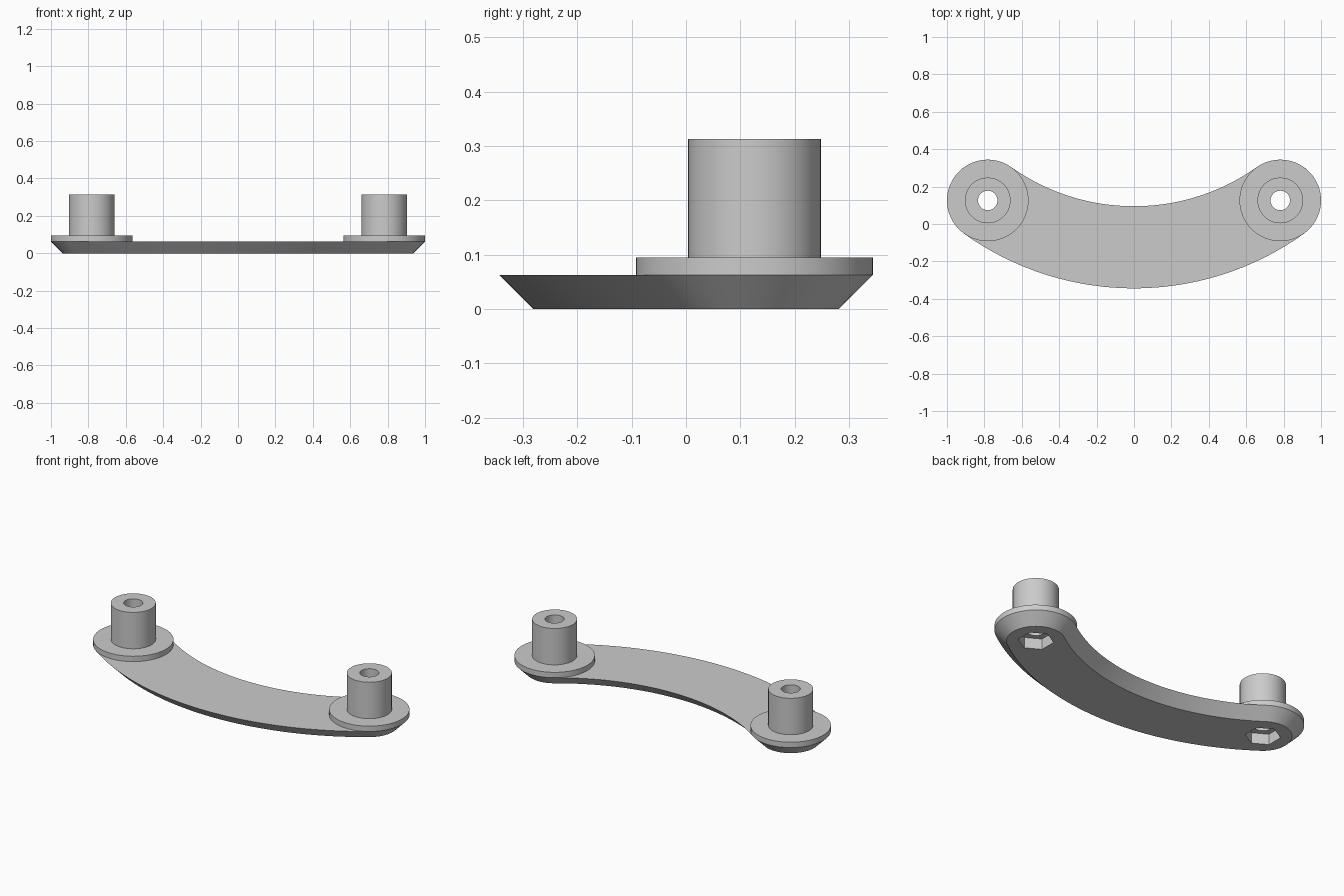
import bpy, bmesh
from math import sin, cos, pi, hypot, atan2, radians

cube = bpy.data.objects.get("Cube")
if cube:
    bpy.data.objects.remove(cube, do_unlink=True)

POST_X, POST_Y = 0.782, 0.126   # post centre
END_R = 0.218                   # rounded end and flange radius
BASE_H = 0.063                  # base thickness, also its chamfer
FRONT_Y, BACK_Y = -0.344, 0.095 # crescent limits on the centre line

grey = bpy.data.materials.new("plain grey")
grey.use_nodes = True
colour = (0.6, 0.6, 0.6, 1)
grey.diffuse_color = colour
grey.node_tree.nodes["Principled BSDF"].inputs["Base Color"].default_value = colour


def make_object(name, bm):
    bmesh.ops.recalc_face_normals(bm, faces=bm.faces)
    mesh = bpy.data.meshes.new(name)
    bm.to_mesh(mesh)
    bm.free()
    mesh.materials.append(grey)
    obj = bpy.data.objects.new(name, mesh)
    bpy.context.collection.objects.link(obj)
    return obj


def smooth(obj):
    bpy.ops.object.select_all(action='DESELECT')
    obj.select_set(True)
    bpy.context.view_layer.objects.active = obj
    bpy.ops.object.shade_smooth_by_angle(angle=radians(30))


def arc(cx, cy, r, start, end, steps):
    angles = [start + (end - start) * i / steps for i in range(steps + 1)]
    return [(cx + r * cos(a), cy + r * sin(a)) for a in angles]


def crescent(inset):
    """Outline of four tangent arcs, moved inwards by inset."""
    # radii that make the long arcs tangent to the round ends
    a = POST_Y - FRONT_Y
    front_r = (POST_X**2 + a**2 - END_R**2) / (2 * (a - END_R))
    b = BACK_Y - POST_Y
    back_r = (POST_X**2 + b**2 - END_R**2) / (2 * (END_R - b))
    fy, by = FRONT_Y + front_r, BACK_Y + back_r
    front_a = atan2(POST_Y - fy, POST_X)
    back_a = atan2(POST_Y - by, POST_X)
    r = END_R - inset
    pts = arc(0, fy, front_r - inset, -pi - front_a, front_a, 48)
    pts += arc(POST_X, POST_Y, r, front_a, back_a + pi, 32)[1:]
    pts += arc(0, by, back_r + inset, back_a, -pi - back_a, 48)[1:]
    pts += arc(-POST_X, POST_Y, r, -back_a, pi - front_a, 32)[1:-1]
    return pts


# Crescent base, chamfered towards the underside
bm = bmesh.new()
low = [bm.verts.new((x, y, 0)) for x, y in crescent(BASE_H)]
top = [bm.verts.new((x, y, BASE_H)) for x, y in crescent(0)]
bm.faces.new(low)
bm.faces.new(top)
for i in range(len(low)):
    j = (i + 1) % len(low)
    bm.faces.new((low[i], low[j], top[j], top[i]))
base = make_object("crescent_base", bm)

# Hexagonal nut pockets in the underside
bm = bmesh.new()
for side in (-1, 1):
    ring = bmesh.ops.create_cone(bm, cap_ends=True, segments=6, radius1=0.095,
                                 radius2=0.095, depth=0.4)["verts"]
    bmesh.ops.translate(bm, verts=ring, vec=(side * POST_X, POST_Y, 0))
cutter = make_object("pocket_cutter", bm)
cutter.hide_render = True
cut = base.modifiers.new("pockets", 'BOOLEAN')
cut.operation = 'DIFFERENCE'
cut.solver = 'EXACT'
cut.object = cutter
bpy.context.view_layer.update()
base.data = bpy.data.meshes.new_from_object(
    base.evaluated_get(bpy.context.evaluated_depsgraph_get()))
base.modifiers.clear()
bpy.data.objects.remove(cutter, do_unlink=True)
smooth(base)

# Hollow posts with flanges, one lathed profile each
PROFILE = [(0.052, BASE_H), (END_R, BASE_H), (END_R, 0.095),
           (0.122, 0.095), (0.122, 0.313), (0.052, 0.313)]
SIDES = 64
for side, name in ((1, "left_post"), (-1, "right_post")):
    bm = bmesh.new()
    rings = [[bm.verts.new((side * POST_X + r * cos(2 * pi * k / SIDES),
                            POST_Y + r * sin(2 * pi * k / SIDES), z))
              for k in range(SIDES)] for r, z in PROFILE]
    for i, ring in enumerate(rings):
        nxt = rings[(i + 1) % len(rings)]
        for k in range(SIDES):
            m = (k + 1) % SIDES
            bm.faces.new((ring[k], ring[m], nxt[m], nxt[k]))
    smooth(make_object(name, bm))
